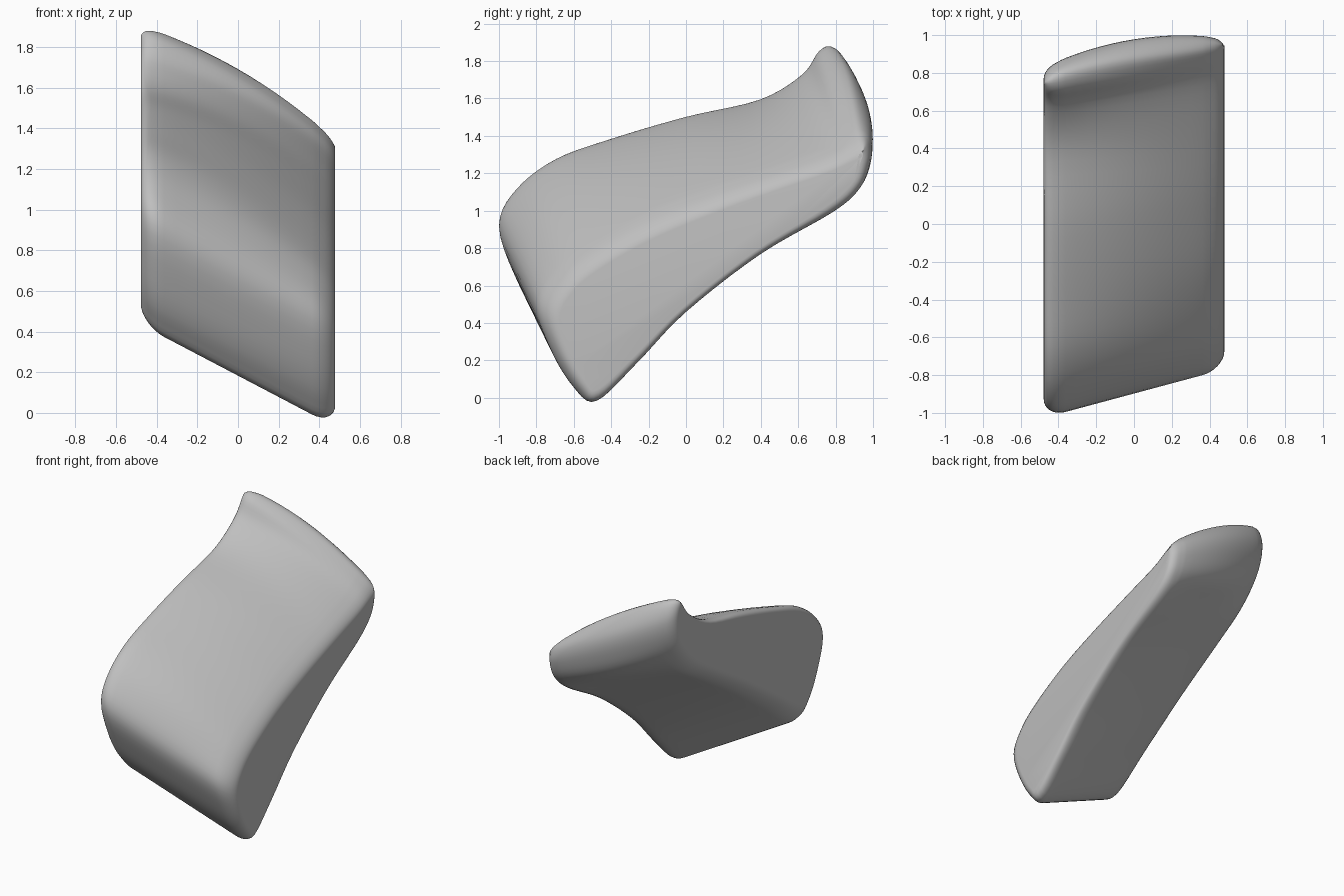
import bpy
import bmesh
import math
from mathutils import Vector

cube = bpy.data.objects.get("Cube")
if cube:
    bpy.data.objects.remove(cube, do_unlink=True)

HALF_WIDTH = 0.478
ROUND = 0.115     # width of the edge rounding at both sides
INSET = 0.07      # how far the sides draw in
RELAX = 0.35      # how much corners soften while drawing in
PASSES = 4
SPREAD = 0.4      # x of the two key sections
BULGE = 0.05      # swelling of the upper and back faces in the middle
STEPS = 5         # curve samples between section points

# Key cross-sections (y, z): underside, back, top, front
high_section = [(-.68, .4), (-.4, .61), (0, .89), (.35, 1.11), (.62, 1.28),
                (.78, 1.45), (.85, 1.6), (.86, 1.75), (.8, 1.87), (.71, 1.85),
                (.62, 1.72), (.4, 1.59), (0, 1.5), (-.4, 1.38), (-.7, 1.27),
                (-.91, 1.11), (-1.005, .92), (-.91, .64), (-.8, .46)]
low_section = [(-.48, -.02), (-.25, .2), (0, .46), (.4, .77), (.8, 1),
               (.94, 1.13), (.99, 1.27), (.98, 1.37), (.93, 1.41), (.86, 1.38),
               (.74, 1.31), (.45, 1.21), (.1, 1.09), (-.25, .95), (-.55, .78),
               (-.7, .65), (-.79, .48), (-.72, .25), (-.6, .05)]


def normals(points):
    """Outward normals of a closed counter-clockwise outline."""
    result = []
    for i, point in enumerate(points):
        along = points[(i + 1) % len(points)] - points[i - 1]
        result.append(Vector((along.y, -along.x)).normalized())
    return result


def smooth_outline(points):
    """Closed Catmull-Rom curve through the points."""
    count = len(points)
    result = []
    for i in range(count):
        a, b, c, d = (points[(i + k) % count] for k in (-1, 0, 1, 2))
        for step in range(STEPS):
            t = step / STEPS
            result.append(0.5 * (2 * b + (c - a) * t
                                 + (2 * a - 5 * b + 4 * c - d) * t ** 2
                                 + (3 * b - a - 3 * c + d) * t ** 3))
    return result


def draw_in(points, amount):
    """Shrink the outline in small passes, softening its corners."""
    for _ in range(PASSES):
        points = [p - n * INSET * amount / PASSES
                  for p, n in zip(points, normals(points))]
        count = len(points)
        points = [p.lerp((points[i - 1] + points[(i + 1) % count]) / 2,
                         RELAX * amount / PASSES)
                  for i, p in enumerate(points)]
    return points


def outline_at(x, amount):
    """Cross-section at x, blended between the key sections."""
    t = x / SPREAD
    points = [Vector(h).lerp(Vector(l), (t + 1) / 2)
              for h, l in zip(high_section, low_section)]
    # Swell the back outward and the top upward, never the front forward
    swell = BULGE * max(0, 1 - t * t)
    points = [p + Vector((max(0, n.x), n.y)) * swell if 4 < i < 17 else p
              for i, (p, n) in enumerate(zip(points, normals(points)))]
    return smooth_outline(draw_in(points, amount))


# Stations across the width, with a quarter-round at each side
rounding = [(HALF_WIDTH - ROUND + ROUND * math.sin(a), 1 - math.cos(a))
            for a in (math.pi / 2 * k / 8 for k in range(9))]
stations = [(-x, amount) for x, amount in reversed(rounding)]
stations += [((HALF_WIDTH - ROUND) * k / 6, 0) for k in range(-5, 6)]
stations += rounding

# Loft the block
bm = bmesh.new()
rings = [[bm.verts.new((x, p.x, p.y)) for p in outline_at(x, amount)]
         for x, amount in stations]
for ring, following in zip(rings, rings[1:]):
    for i in range(len(ring)):
        j = (i + 1) % len(ring)
        bm.faces.new((ring[i], ring[j], following[j], following[i]))
bm.faces.new(rings[0])
bm.faces.new(rings[-1])
bmesh.ops.recalc_face_normals(bm, faces=bm.faces)
bmesh.ops.triangulate(bm, faces=[f for f in bm.faces if len(f.verts) > 4],
                      ngon_method='EAR_CLIP')

mesh = bpy.data.meshes.new("rounded_block")
bm.to_mesh(mesh)
bm.free()
block = bpy.data.objects.new("rounded_block", mesh)
bpy.context.collection.objects.link(block)

# Plain grey surface
grey = bpy.data.materials.new("plain_grey")
grey.use_nodes = True
colour = (0.52, 0.52, 0.52, 1)
grey.diffuse_color = colour
grey.node_tree.nodes["Principled BSDF"].inputs["Base Color"].default_value = colour
mesh.materials.append(grey)

bpy.context.view_layer.objects.active = block
block.select_set(True)
bpy.ops.object.shade_smooth_by_angle(angle=math.radians(50))
